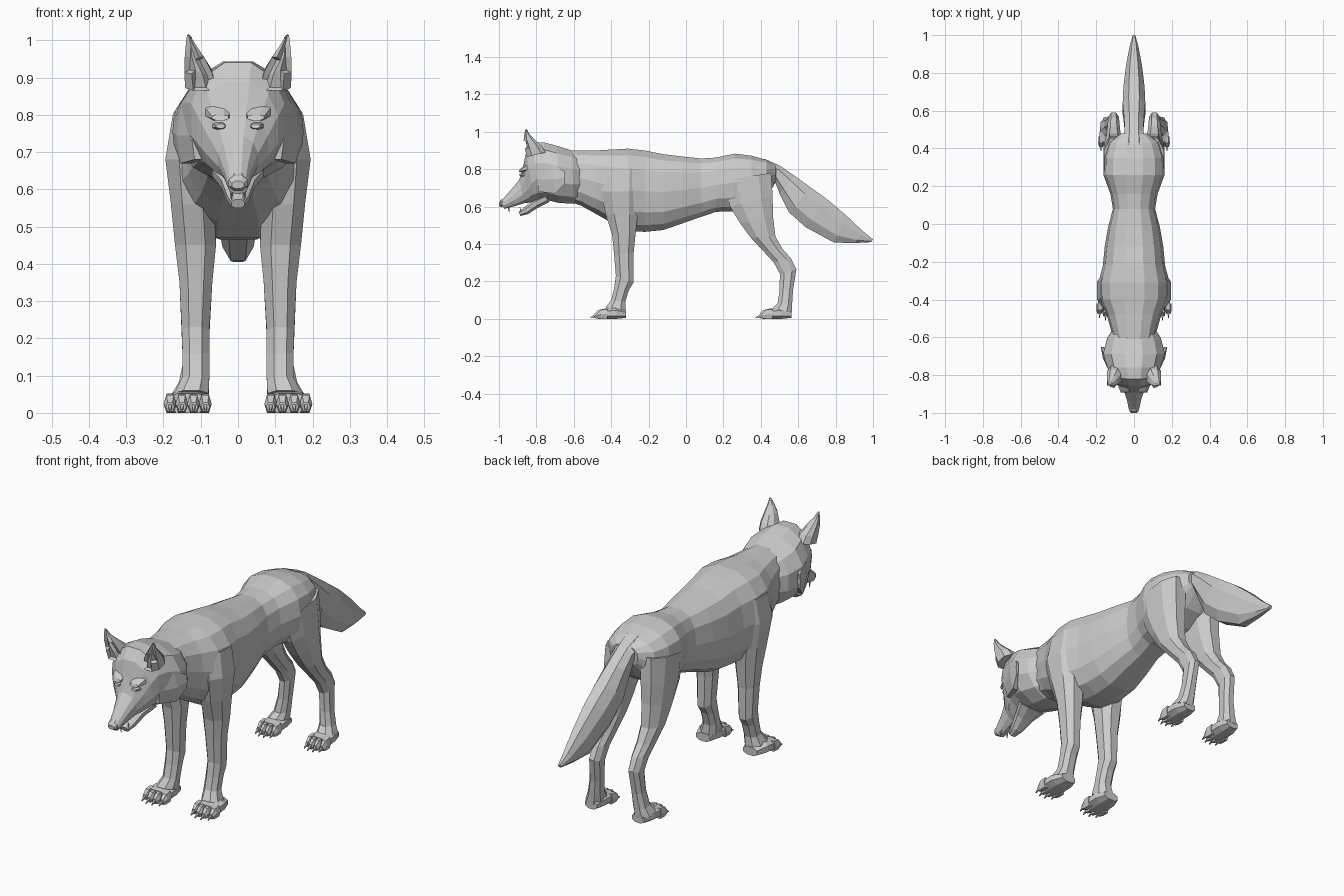
import bpy, bmesh, math
from mathutils import Vector

fur = bpy.data.materials.new("grey fur")
fur.diffuse_color = (0.6, 0.6, 0.6, 1)


def loft(name, sections, sides=10, boxy=0.85, mirror=False, cup=False):
    """Skin rings; each ring is (y1, z1, y2, z2, centre x, half width)."""
    bm = bmesh.new()
    angles = [2 * math.pi * (i + 0.5) / sides for i in range(sides)]
    power = lambda v: math.copysign(abs(v) ** boxy, v)
    cs = [(power(math.cos(a)), power(math.sin(a))) for a in angles]
    cmax, smax = max(c for c, s in cs), max(s for c, s in cs)
    rings = []
    for y1, z1, y2, z2, xc, hw in sections:
        mid = Vector((xc, (y1 + y2) / 2, (z1 + z2) / 2))
        half = Vector((0, (y1 - y2) / 2, (z1 - z2) / 2))
        rings.append([bm.verts.new(mid + half * (c / cmax) + Vector((hw * s / smax, 0, 0)))
                      for c, s in cs])
    for a, b in zip(rings, rings[1:]):
        for i in range(sides):
            j = (i + 1) % sides
            bm.faces.new((a[i], a[j], b[j], b[i]))
    bm.faces.new(rings[0])
    bm.faces.new(rings[-1])
    bmesh.ops.recalc_face_normals(bm, faces=bm.faces)
    if cup:  # hollow the front of an ear
        front = [f for f in bm.faces if f.normal.y < -0.6 and len(f.verts) == 4]
        bmesh.ops.inset_region(bm, faces=front, thickness=0.007, depth=-0.014)
    me = bpy.data.meshes.new(name)
    bm.to_mesh(me)
    bm.free()
    me.materials.append(fur)
    ob = bpy.data.objects.new(name, me)
    bpy.context.collection.objects.link(ob)
    if mirror:
        ob.modifiers.new("mirror", 'MIRROR')
    return ob


# Torso: y, top, bottom, half width
torso = [(-.66, .90, .64, .10), (-.56, .90, .605, .122), (-.48, .90, .56, .145),
         (-.40, .905, .515, .183), (-.31, .91, .47, .188), (-.22, .90, .465, .165),
         (-.12, .88, .475, .155), (-.02, .868, .51, .138), (.08, .857, .545, .112),
         (.16, .862, .572, .125), (.26, .883, .575, .162), (.35, .872, .60, .16),
         (.43, .85, .65, .135), (.48, .825, .73, .07)]
loft("torso", [(y, t, y, b, 0, w) for y, t, b, w in torso], sides=14, boxy=.8)

# Head with cheek ruff and tapering muzzle
loft("head", [
    (-.57, .885, -.56, .63, 0, .115), (-.61, .90, -.60, .615, 0, .142),
    (-.69, .925, -.68, .62, 0, .163), (-.76, .943, -.745, .635, 0, .142),
    (-.82, .94, -.79, .635, 0, .125), (-.855, .89, -.81, .63, 0, .108),
    (-.872, .81, -.835, .622, 0, .08), (-.892, .742, -.865, .618, 0, .054),
    (-.94, .685, -.91, .604, 0, .038), (-.98, .64, -.957, .592, 0, .029),
    (-.99, .628, -.972, .588, 0, .026)], sides=12, boxy=.95)
loft("nose", [(-.972, .645, -.972, .605, 0, .02), (-.99, .636, -.987, .597, 0, .025),
              (-1.0, .622, -.998, .602, 0, .016)], sides=8)
loft("lower_jaw", [(-.76, .665, -.73, .625, 0, .07), (-.82, .635, -.79, .595, 0, .045),
                   (-.87, .592, -.845, .56, 0, .029), (-.895, .573, -.885, .55, 0, .018)],
     sides=8)
loft("upper_fang", [(-.955, .605, -.943, .605, .019, .005),
                    (-.947, .572, -.945, .572, .018, .001)], 6, mirror=True)
loft("lower_fang", [(-.888, .565, -.876, .565, .015, .004),
                    (-.889, .597, -.887, .597, .016, .001)], 6, mirror=True)
# Eyes and brow ridges
loft("eye", [(-.86, .782, -.86, .758, .05, .02), (-.889, .776, -.891, .764, .047, .012)],
     8, mirror=True)
loft("brow", [(-.85, .83, -.85, .785, .052, .035), (-.888, .80, -.893, .785, .048, .022)],
     8, mirror=True)
# Pointed cheek fur
loft("cheek_tuft", [(-.80, .81, -.79, .68, .105, .02), (-.72, .82, -.70, .67, .14, .025),
                    (-.65, .79, -.65, .72, .168, .008)], 6, mirror=True)
# Ears
loft("ear", [(-.85, .865, -.75, .89, .10, .042), (-.862, .91, -.77, .925, .107, .037),
             (-.868, .955, -.805, .955, .117, .026), (-.864, .99, -.835, .985, .127, .013),
             (-.857, 1.015, -.85, 1.012, .133, .004)], 8, mirror=True, cup=True)

# Tail
loft("tail", [(.42, .855, .44, .75, 0, .06), (.50, .82, .475, .735, 0, .05),
              (.58, .765, .50, .67, 0, .052), (.67, .70, .55, .57, 0, .06),
              (.76, .635, .64, .49, 0, .056), (.86, .55, .79, .408, 0, .042),
              (.95, .465, .90, .405, 0, .024), (1.0, .425, .99, .41, 0, .008)], 8)

# Legs, shoulder or hip down to the ankle
loft("front_leg", [
    (-.44, .80, -.25, .80, .125, .05), (-.455, .68, -.25, .68, .125, .07),
    (-.43, .56, -.258, .56, .122, .058), (-.395, .45, -.27, .45, .114, .055),
    (-.385, .35, -.28, .35, .113, .044), (-.375, .23, -.28, .195, .114, .037),
    (-.385, .16, -.305, .155, .113, .036), (-.40, .10, -.325, .09, .113, .036),
    (-.43, .06, -.322, .03, .125, .046)], 8, mirror=True)
loft("hind_leg", [
    (.20, .74, .455, .78, .095, .065), (.235, .60, .463, .66, .102, .06),
    (.29, .51, .465, .55, .105, .054), (.345, .435, .478, .44, .108, .045),
    (.415, .36, .515, .375, .108, .036), (.47, .30, .56, .325, .108, .031),
    (.502, .24, .59, .265, .108, .028), (.50, .15, .572, .15, .115, .029),
    (.49, .085, .567, .075, .125, .034), (.465, .06, .565, .03, .135, .042)],
    8, mirror=True)

# Paws: pad, four toes and claws, measured from the heel
for name, heel, wide in (("front", -.32, .064), ("hind", .563, .054)):
    loft(name + "_paw", [(heel, .045, heel, .005, .13, wide * .6),
                         (heel - .06, .062, heel - .05, 0, .133, wide * .88),
                         (heel - .13, .052, heel - .13, 0, .135, wide * .9)], 8, mirror=True)
    for i in range(4):
        k = (i - 1.5) / 1.5
        x = .135 + k * wide * .74
        front = heel - .175 + .02 * abs(k)
        loft(f"{name}_toe_{i + 1}", [(heel - .10, .052, heel - .10, 0, x, wide * .25),
                                     (front + .02, .048, front + .02, 0, x, wide * .27),
                                     (front, .028, front, .004, x, wide * .18)], 6, mirror=True)
        loft(f"{name}_claw_{i + 1}", [(front + .01, .028, front + .01, .014, x, .006),
                                      (front - .022, .009, front - .022, .004, x, .002)],
             4, mirror=True)
